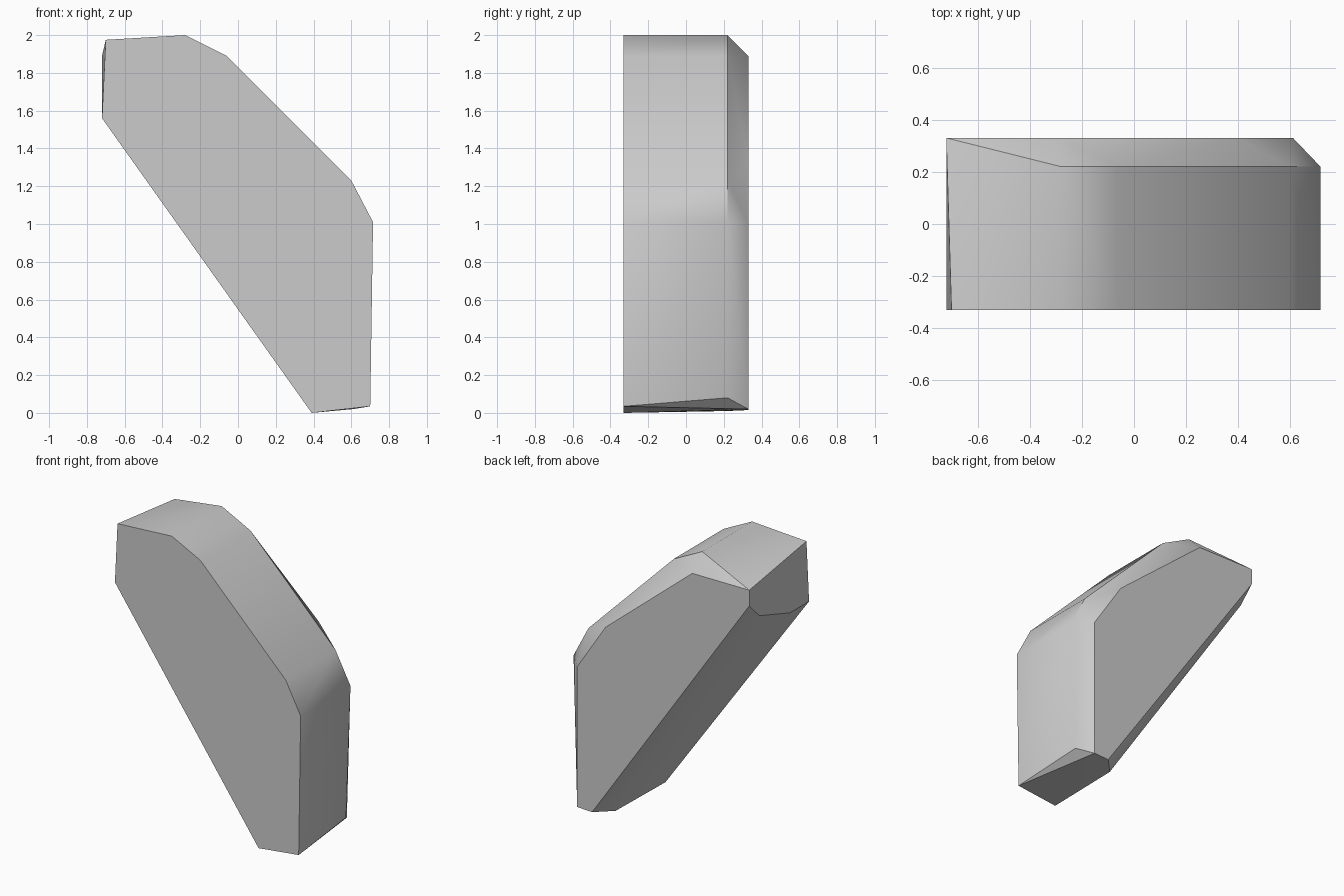
import bpy
import bmesh
import math

cube = bpy.data.objects.get("Cube")
if cube:
    bpy.data.objects.remove(cube, do_unlink=True)

# Stone colour
stone = bpy.data.materials.new("stone_grey")
stone.use_nodes = True
colour = (0.6, 0.6, 0.6, 1)
stone.diffuse_color = colour
stone.node_tree.nodes["Principled BSDF"].inputs["Base Color"].default_value = colour

FRONT, SHOULDER, BACK = -0.33, 0.22, 0.33

# Upper right outline, shared by the front face and the shoulder ring
outer = [(-0.28, 2.0), (-0.06, 1.89), (0.60, 1.23), (0.715, 1.01)]

# Front face: outline closed by the end, the slanted underside and the foot
front = outer + [(0.70, 0.035), (0.39, 0), (-0.72, 1.56), (-0.70, 1.975)]

# Shoulder ring where the rear bevel starts
shoulder = outer + [(0.68, 0.08), (0.39, 0.01), (-0.72, 1.67)]

# Smaller rear face
back = [(-0.72, 1.89), (-0.28, 1.89), (0.39, 1.335), (0.61, 1.0),
        (0.61, 0.02), (0.495, 0.015), (-0.72, 1.78)]

# Wrap the three sections in one faceted block
bm = bmesh.new()
for y, section in ((FRONT, front), (SHOULDER, shoulder), (BACK, back)):
    for x, z in section:
        bm.verts.new((x, y, z))
bm.verts.new((-0.72, -0.12, 1.56))
result = bmesh.ops.convex_hull(bm, input=bm.verts[:])
loose = [v for v in bm.verts if not v.link_faces]
bmesh.ops.delete(bm, geom=loose, context="VERTS")
bmesh.ops.dissolve_limit(bm, angle_limit=math.radians(0.5),
                         verts=bm.verts[:], edges=bm.edges[:])
bmesh.ops.recalc_face_normals(bm, faces=bm.faces[:])

mesh = bpy.data.meshes.new("bevelled_stone_block")
bm.to_mesh(mesh)
bm.free()
mesh.materials.append(stone)
block = bpy.data.objects.new("bevelled_stone_block", mesh)
bpy.context.collection.objects.link(block)

# Soft outline bends, crisp bevel edges
bpy.ops.object.select_all(action="DESELECT")
block.select_set(True)
bpy.context.view_layer.objects.active = block
bpy.ops.object.shade_smooth_by_angle(angle=math.radians(30))
